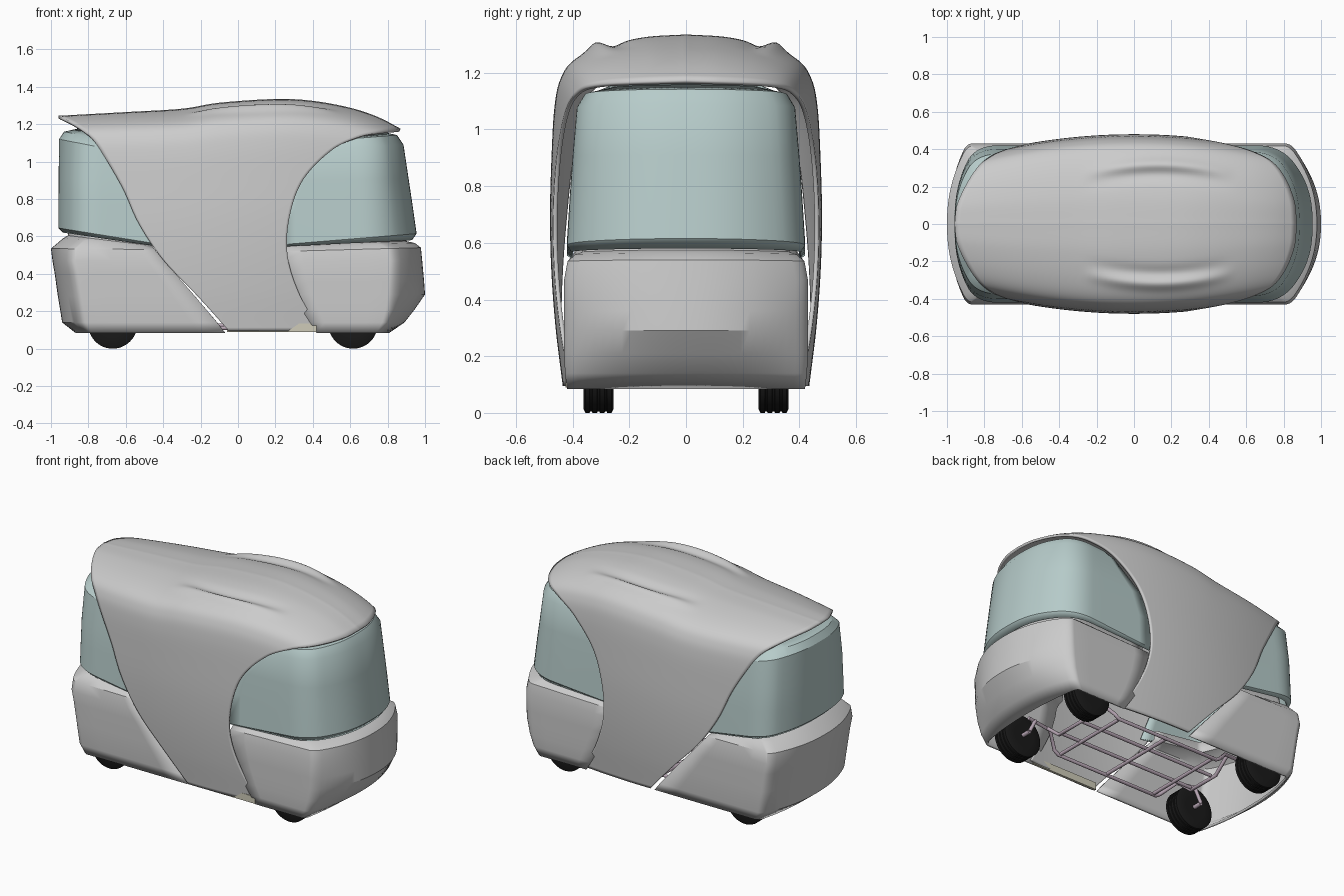
import bpy, math
from mathutils import Vector

if "Cube" in bpy.data.objects:
    bpy.data.objects.remove(bpy.data.objects["Cube"])


def material(name, rgb):
    m = bpy.data.materials.new(name)
    m.diffuse_color = (*rgb, 1)
    m.use_nodes = True
    m.node_tree.nodes["Principled BSDF"].inputs["Base Color"].default_value = m.diffuse_color
    return m


GLASS = material("tinted_glass", (0.47, 0.60, 0.59))
RUBBER = material("rubber", (0.01, 0.01, 0.01))
TUBE = material("frame_tube", (0.50, 0.40, 0.48))
BEIGE = material("sill_beige", (0.62, 0.60, 0.48))


def spline(pts, n):
    """Catmull-Rom samples through tuples."""
    p = [Vector(q) for q in pts]
    p = [2 * p[0] - p[1]] + p + [2 * p[-1] - p[-2]]
    out = []
    for i in range(1, len(p) - 2):
        a, b, c, d = p[i - 1:i + 3]
        for k in range(n):
            t = k / n
            out.append(0.5 * (2 * b + (c - a) * t + (2 * a - 5 * b + 4 * c - d) * t * t
                              + (3 * b - a - 3 * c + d) * t ** 3))
    return out + [p[-2]]


def lookup(curve, x):
    for a, b in zip(curve, curve[1:]):
        if x <= b[0]:
            t = (x - a[0]) / (b[0] - a[0])
            return a[1] + (b[1] - a[1]) * t
    return curve[-1][1]


def finish(ob, mat=None, angle=30):
    if mat:
        ob.data.materials.append(mat)
    bpy.ops.object.select_all(action='DESELECT')
    ob.select_set(True)
    bpy.context.view_layer.objects.active = ob
    bpy.ops.object.shade_smooth_by_angle(angle=math.radians(angle))


def sheet(name, rows, mat=None, thick=0.015, wrap=False, angle=30):
    """Grid surface through equal-length rows, normals outward, thickened inward."""
    n, m = len(rows), len(rows[0])
    verts = [p for r in rows for p in r]
    faces = [(i * m + j, i * m + (j + 1) % m, (i + 1) * m + (j + 1) % m, (i + 1) * m + j)
             for i in range(n - 1) for j in range(m if wrap else m - 1)]
    me = bpy.data.meshes.new(name)
    me.from_pydata(verts, [], faces)
    c = sum((Vector(v) for v in verts), Vector()) / len(verts)
    if not wrap:
        c = Vector((0, 0, 0.5))
    if sum(f.normal.dot(f.center - c) * f.area for f in me.polygons) < 0:
        me.flip_normals()
    ob = bpy.data.objects.new(name, me)
    bpy.context.collection.objects.link(ob)
    finish(ob, mat, angle)
    if thick:
        s = ob.modifiers.new("thickness", 'SOLIDIFY')
        s.thickness, s.offset = thick, -1
    return ob


# Outer shell: one sheet draped over the whole pod
ROOF = spline([(-1.0, 1.243), (-0.6, 1.265), (-0.3, 1.283), (-0.1, 1.315), (0.2, 1.335),
               (0.4, 1.325), (0.6, 1.288), (0.75, 1.238), (0.88, 1.170)], 8)
# y, z at mid length, then rear and front edge x
SECTION = [(0, 1.335, -0.96, 0.87), (0.15, 1.325, -0.945, 0.86), (0.30, 1.292, -0.89, 0.815),
           (0.40, 1.245, -0.83, 0.745), (0.445, 1.18, -0.77, 0.64), (0.465, 1.08, -0.71, 0.50),
           (0.475, 0.90, -0.615, 0.345), (0.48, 0.70, -0.53, 0.275), (0.475, 0.50, -0.405, 0.265),
           (0.46, 0.30, -0.228, 0.325), (0.435, 0.095, -0.050, 0.44)]


def shell_point(y0, z0, x):
    y = y0 * (1 - 0.32 * x * x)
    z = z0 + (lookup(ROOF, x) - 1.335) * max(0, (z0 - 0.09) / 1.245)
    u = (x - 0.13) / 0.40
    if abs(u) < 1 and z0 > 1.1:                      # roof blisters
        k = (1 - u * u)
        d = abs(y) - (0.265 + 0.055 * k)
        z += k * (0.024 * math.exp(-(d / 0.033) ** 2) - 0.012 * math.exp(-((d + 0.06) / 0.035) ** 2))
    return (x, y, z)


half = spline([Vector(s) for s in SECTION], 11)
full = [(-h[0], *h[1:]) for h in reversed(half[1:])] + [tuple(h) for h in half]
U = 60
sheet("outer_shell", [[shell_point(y, z, xl + (xr - xl) * i / U) for i in range(U + 1)]
                      for y, z, xl, xr in full], angle=40)


# U-shaped bodies: levels of (z at open end, z at nose, half width, end x, corner x, nose x)
def pod(name, levels, q, fillet, mat=None, thick=0.015):
    """fillet: length along the side and share of the nose used to round the corner."""
    rows = []
    for ze, zn, w, xe, xc, xn in levels:
        def nose(s):
            return Vector((xn - (xn - xc) * abs(s) ** q, w * s))
        start = Vector((xc - math.copysign(fillet[0], xc), -w))
        s0 = 1 - fillet[1]
        half = [(xe + (start.x - xe) * i / 5, -w) for i in range(5)]
        for i in range(8):                            # rounded corner
            t = i / 8
            half.append((1 - t) ** 2 * start + 2 * t * (1 - t) * Vector((xc, -w)) + t * t * nose(-s0))
        half += [nose(-s0 * (1 - i / 12)) for i in range(13)]
        plan = [tuple(p) for p in half] + [(p[0], -p[1]) for p in reversed(half[:-1])]
        rows.append([(x, y, ze + (zn - ze) * (x - xe) / (xn - xe)) for x, y in plan])
    return sheet(name, rows, mat, thick)


pod("front_lower_body", [
    (0.085, 0.085, 0.420, 0.42, 0.77, 0.81), (0.14, 0.14, 0.427, 0.385, 0.80, 0.89),
    (0.21, 0.21, 0.430, 0.34, 0.82, 0.945), (0.29, 0.29, 0.430, 0.30, 0.83, 1.00),
    (0.36, 0.36, 0.430, 0.27, 0.835, 0.995), (0.47, 0.47, 0.430, 0.24, 0.84, 0.985),
    (0.52, 0.54, 0.418, 0.24, 0.83, 0.978), (0.542, 0.565, 0.39, 0.24, 0.79, 0.945),
    (0.55, 0.575, 0.365, 0.24, 0.74, 0.90), (0.60, 0.63, 0.36, 0.24, 0.73, 0.89)], 2.2, (0.03, 0.1))

pod("rear_lower_body", [
    (0.085, 0.085, 0.420, -0.070, -0.81, -0.87), (0.14, 0.14, 0.427, -0.112, -0.84, -0.94),
    (0.28, 0.28, 0.430, -0.230, -0.86, -0.963), (0.40, 0.40, 0.430, -0.334, -0.88, -0.98),
    (0.47, 0.47, 0.430, -0.394, -0.895, -0.992), (0.53, 0.535, 0.418, -0.445, -0.89, -1.0),
    (0.545, 0.59, 0.385, -0.455, -0.84, -0.935), (0.55, 0.605, 0.365, -0.455, -0.80, -0.91),
    (0.60, 0.66, 0.36, -0.455, -0.79, -0.90)], 2.2, (0.03, 0.1))

pod("front_glass", [
    (0.545, 0.580, 0.405, 0.23, 0.76, 0.93), (0.555, 0.615, 0.420, 0.22, 0.77, 0.955),
    (0.75, 0.77, 0.410, 0.22, 0.76, 0.933), (0.90, 0.91, 0.400, 0.28, 0.75, 0.912),
    (1.07, 1.09, 0.385, 0.47, 0.74, 0.885), (1.115, 1.142, 0.358, 0.52, 0.72, 0.850),
    (1.135, 1.158, 0.28, 0.52, 0.67, 0.78)], 2.5, (0.11, 0.18), GLASS, 0.008)

pod("rear_glass", [
    (0.545, 0.620, 0.405, -0.42, -0.82, -0.935), (0.555, 0.645, 0.420, -0.40, -0.84, -0.96),
    (0.75, 0.78, 0.410, -0.47, -0.84, -0.96), (0.90, 0.91, 0.400, -0.55, -0.84, -0.959),
    (1.06, 1.12, 0.375, -0.65, -0.83, -0.957), (1.11, 1.16, 0.34, -0.68, -0.80, -0.93),
    (1.14, 1.178, 0.26, -0.60, -0.76, -0.85)], 2.5, (0.11, 0.18), GLASS, 0.008)

# Door sill under the front side
bpy.ops.mesh.primitive_cube_add(size=1, location=(0.18, -0.417, 0.112))
sill = bpy.context.object
sill.name = "door_sill"
sill.scale = (0.48, 0.016, 0.045)
finish(sill, BEIGE)


# Wheels: turned profile with tread grooves
def wheel(name, cx, cy):
    r = 0.132
    prof = [(-0.053, 0.001), (-0.053, 0.07), (-0.053, 0.118), (-0.046, r)]
    for g in (-0.026, 0, 0.026):
        prof += [(g - 0.005, r), (g - 0.003, r - 0.005), (g + 0.003, r - 0.005), (g + 0.005, r)]
    prof += [(-y, k) for y, k in reversed(prof[:4])]
    n = 48
    sheet(name, [[(cx + k * math.sin(2 * math.pi * i / n), cy + y, r + k * math.cos(2 * math.pi * i / n))
                  for i in range(n)] for y, k in prof], RUBBER, 0, True)


for end, cx in (("rear", -0.67), ("front", 0.615)):
    for side, s in (("right", 1), ("left", -1)):
        wheel(f"{end}_{side}_wheel", cx, s * 0.309)


# Tubular underframe
def tube(name, pts, r=0.011):
    cu = bpy.data.curves.new(name, 'CURVE')
    cu.dimensions, cu.bevel_depth, cu.bevel_resolution, cu.use_fill_caps = '3D', r, 3, True
    sp = cu.splines.new('POLY')
    sp.points.add(len(pts) - 1)
    for p, c in zip(sp.points, pts):
        p.co = (*c, 1)
    cu.materials.append(TUBE)
    bpy.context.collection.objects.link(bpy.data.objects.new(name, cu))


for s in (-1, 1):
    y = 0.27 * s
    tube("outer_rail", [(-0.62, y * 0.75, 0.22), (-0.50, y * 0.8, 0.21), (-0.42, y, 0.13), (-0.39, y, 0.11),
                        (0.34, y, 0.11), (0.37, y, 0.13), (0.45, y * 0.8, 0.21), (0.62, y * 0.75, 0.22)])
    tube("inner_rail", [(-0.50, 0.09 * s, 0.125), (0.46, 0.09 * s, 0.125)])
for x in (-0.37, -0.02, 0.33):
    tube("cross_member", [(x, -0.27, 0.115), (x, 0.27, 0.115)])
for x in (-0.52, 0.47):
    tube("end_hoop", [(x, -0.21, 0.21), (x, -0.11, 0.125), (x, 0.11, 0.125), (x, 0.21, 0.21)])
for x in (-0.67, 0.615):
    for s in (-1, 1):
        tube("stub_axle", [(x, 0.20 * s, 0.132), (x, 0.29 * s, 0.132)], 0.013)
        tube("suspension_strut", [(x, 0.20 * s, 0.132), (x * 0.93, 0.20 * s, 0.22)])
